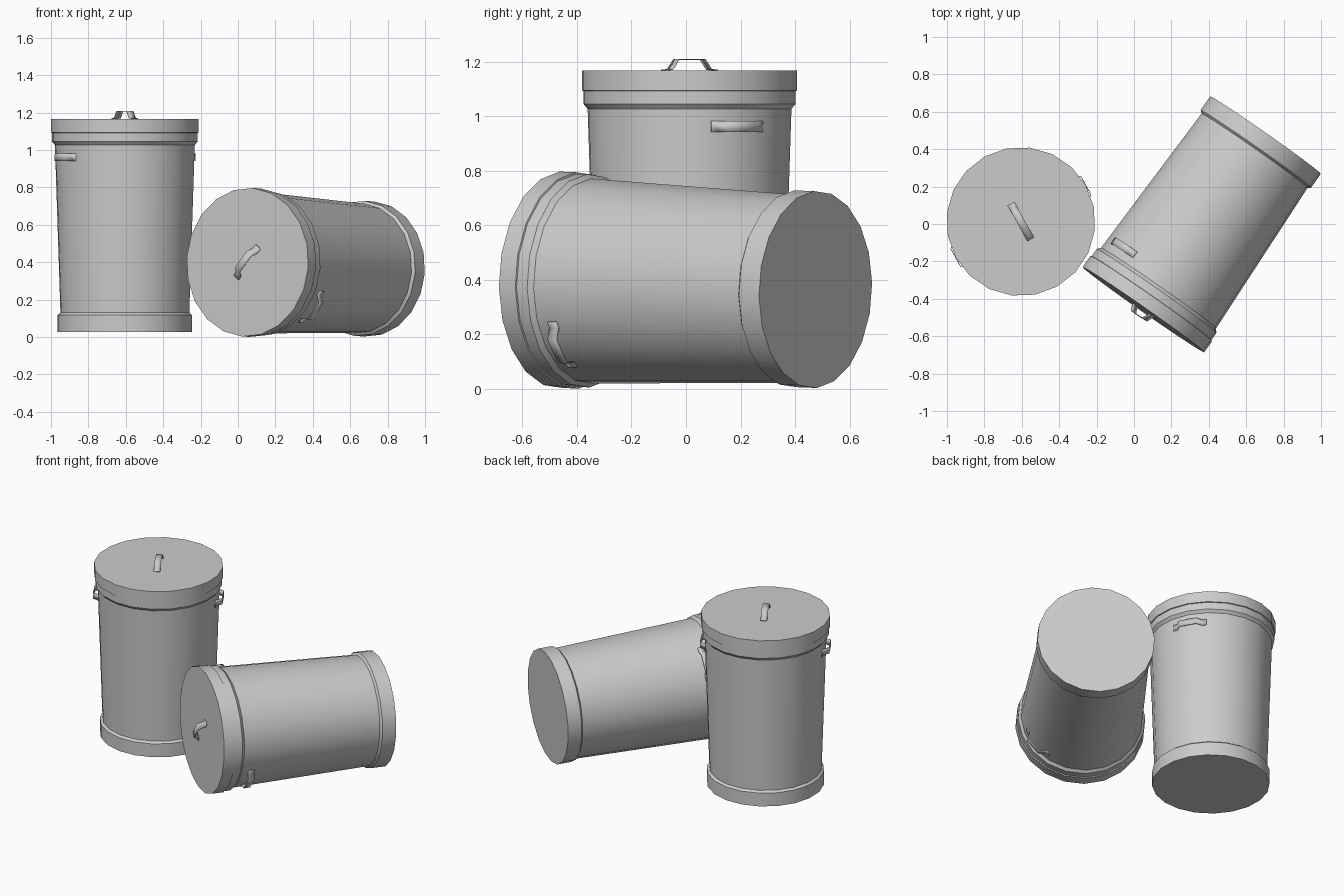
import bpy, bmesh, math
from mathutils import Matrix, Vector

cube = bpy.data.objects.get("Cube")
if cube:
    bpy.data.objects.remove(cube)

SIDES = 20
STRAP = 0.041  # width of the handle strips

metal = bpy.data.materials.new("galvanised grey")
metal.use_nodes = True
grey = (0.6, 0.6, 0.6, 1)
metal.diffuse_color = grey
metal.node_tree.nodes["Principled BSDF"].inputs["Base Color"].default_value = grey


def add_object(name, bm, matrix):
    bmesh.ops.recalc_face_normals(bm, faces=bm.faces)
    mesh = bpy.data.meshes.new(name)
    bm.to_mesh(mesh)
    bm.free()
    mesh.materials.append(metal)
    obj = bpy.data.objects.new(name, mesh)
    bpy.context.collection.objects.link(obj)
    obj.matrix_world = matrix
    bpy.ops.object.select_all(action='DESELECT')
    obj.select_set(True)
    bpy.context.view_layer.objects.active = obj
    bpy.ops.object.shade_smooth_by_angle(angle=math.radians(25))
    return obj


def lathe(name, profile, matrix):
    """Turn (radius, height) points about z and cap both ends."""
    bm = bmesh.new()
    rings = []
    for r, z in profile:
        rings.append([bm.verts.new((r * math.cos(a), r * math.sin(a), z))
                      for a in (math.tau * i / SIDES for i in range(SIDES))])
    for low, high in zip(rings, rings[1:]):
        for i in range(SIDES):
            j = (i + 1) % SIDES
            bm.faces.new((low[i], low[j], high[j], high[i]))
    bm.faces.new(rings[0])
    bm.faces.new(rings[-1])
    add_object(name, bm, matrix)


def handle(name, matrix):
    """Bent strip lying along local y and rising along local z."""
    half = [(0.108, 0.002), (0.082, 0.004), (0.055, 0.041)]
    path = [(-y, z) for y, z in half] + half[::-1]
    bm = bmesh.new()
    rows = [[bm.verts.new((x, y, z)) for x in (-STRAP / 2, STRAP / 2)] for y, z in path]
    for a, b in zip(rows, rows[1:]):
        bm.faces.new((a[0], a[1], b[1], b[0]))
    obj = add_object(name, bm, matrix)
    solid = obj.modifiers.new("thickness", 'SOLIDIFY')
    solid.thickness = 0.004
    solid.offset = 0


def trash_can(prefix, place):
    # Tapered body with a wider foot band
    lathe(prefix + "_body", [(0.362, 0), (0.362, 0.09), (0.347, 0.102), (0.377, 1.01)], place)
    # Stepped lid
    lathe(prefix + "_lid", [(0.376, 0.998), (0.392, 1.017), (0.392, 1.064),
                            (0.398, 1.066), (0.398, 1.139)], place)
    handle(prefix + "_lid_handle", place @ Matrix.Translation((0, 0, 1.139)))
    # Side handles, one on each side of the body
    for side, turn in (("left", 0), ("right", math.pi)):
        spot = (Matrix.Rotation(turn, 4, 'Z') @ Matrix.Translation((0.357, 0, 0.934))
                @ Matrix.Rotation(math.pi / 2, 4, 'Y'))
        handle(prefix + "_" + side + "_handle", place @ spot)


# Upright can
trash_can("standing_can", Matrix.Translation((-0.605, 0.013, 0.028))
          @ Matrix.Rotation(math.radians(29), 4, 'Z'))

# Can lying on its side, lid towards the front
base, top = Vector((0.703, 0.475, 0.364)), Vector((0.05, -0.459, 0.4))
axis = (top - base).normalized()
across = Vector((0, 0, 1)).cross(axis).normalized()
up = axis.cross(across)
spin = math.radians(-40)
x_dir = across * math.cos(spin) + up * math.sin(spin)
y_dir = axis.cross(x_dir)
lying = Matrix((x_dir, y_dir, axis)).transposed().to_4x4()
trash_can("fallen_can", Matrix.Translation(base) @ lying)
